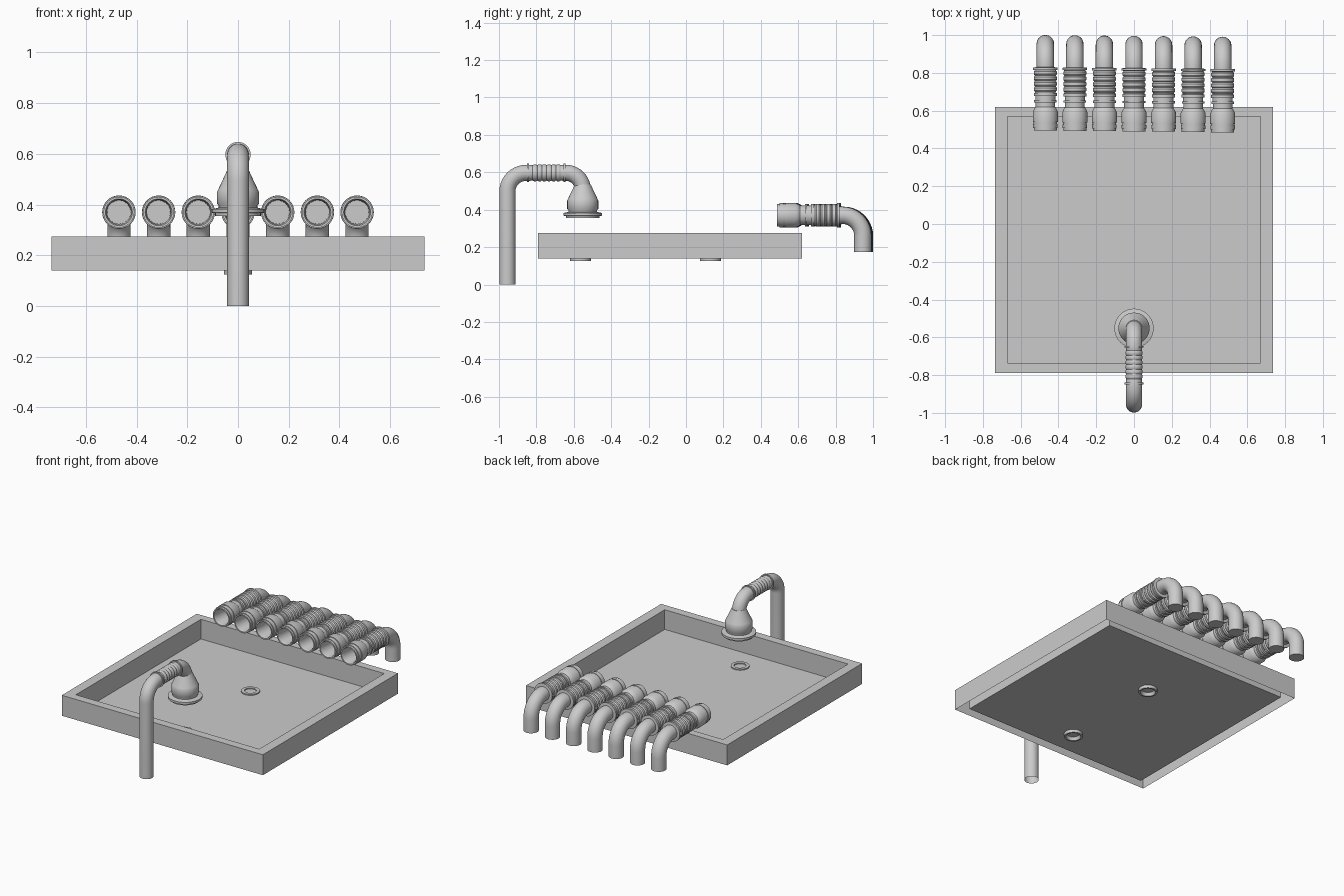
import bpy, bmesh
from math import sin, cos, pi, radians

cube = bpy.data.objects.get("Cube")
if cube:
    bpy.data.objects.remove(cube, do_unlink=True)

grey = bpy.data.materials.new("light_grey")
grey.use_nodes = True
grey.diffuse_color = (0.6, 0.6, 0.6, 1)
grey.node_tree.nodes["Principled BSDF"].inputs["Base Color"].default_value = (0.6, 0.6, 0.6, 1)


def finish(name, bm, smooth=True, recalc=True):
    if recalc:
        bmesh.ops.recalc_face_normals(bm, faces=bm.faces)
    mesh = bpy.data.meshes.new(name)
    bm.to_mesh(mesh)
    bm.free()
    mesh.materials.append(grey)
    ob = bpy.data.objects.new(name, mesh)
    bpy.context.collection.objects.link(ob)
    if smooth:
        bpy.ops.object.select_all(action='DESELECT')
        ob.select_set(True)
        bpy.context.view_layer.objects.active = ob
        bpy.ops.object.shade_smooth_by_angle(angle=radians(35))
    return ob


def sweep(name, stations, x=0, dy=0, caps=(True, True), sides=32):
    """Skin circles along a path in the side plane: (y, z, radius, heading)."""
    bm = bmesh.new()
    rings = []
    for y, z, r, a in stations:
        rings.append([bm.verts.new((x + r * cos(t), y + dy - r * sin(t) * sin(a),
                                    z + r * sin(t) * cos(a)))
                      for t in (2 * pi * i / sides for i in range(sides))])
    for p, q in zip(rings, rings[1:]):
        for i in range(sides):
            j = (i + 1) % sides
            bm.faces.new((p[i], p[j], q[j], q[i]))
    for ring, cap in zip((rings[0], rings[-1]), caps):
        if cap:
            bm.faces.new(ring)
    return finish(name, bm)


def straight(profile, z):
    return [(y, z, r, 0) for y, r in profile]


def bend(cy, cz, radius, r, a0, a1, steps=10):
    out = []
    for i in range(steps + 1):
        a = radians(a0 + (a1 - a0) * i / steps)
        out.append((cy - radius * sin(a), cz + radius * cos(a), r, a))
    return out


def ribs(start, end, count, low, high):
    step = (end - start) / count
    return [(start + step * (i + f), r) for i in range(count)
            for f, r in ((0, low), (0.25, high), (0.75, high), (1, low))]


# Tray: outer skirt, flat rim, inner walls and floor, hollow beneath the rim
def rectangle(bm, hx, y0, y1, z):
    return [bm.verts.new(c) for c in ((-hx, y0, z), (hx, y0, z), (hx, y1, z), (-hx, y1, z))]


bm = bmesh.new()
loops = [rectangle(bm, 0.735, -0.79, 0.62, 0.14), rectangle(bm, 0.735, -0.79, 0.62, 0.275),
         rectangle(bm, 0.67, -0.735, 0.57, 0.275), rectangle(bm, 0.67, -0.735, 0.57, 0.145)]
for p, q in zip(loops, loops[1:]):
    for i in range(4):
        j = (i + 1) % 4
        bm.faces.new((p[i], p[j], q[j], q[i]))
bm.faces.new(loops[-1])
finish("tray", bm, smooth=False, recalc=False)

# Drain rings through the floor
for name, y in (("front_drain", -0.565), ("rear_drain", 0.13)):
    up = pi / 2
    sweep(name, [(y, 0.145, 0.036, up), (y, 0.125, 0.045, up), (y, 0.125, 0.056, up),
                 (y, 0.152, 0.056, up), (y, 0.152, 0.036, up), (y, 0.145, 0.036, up)],
          caps=(False, False))

# Arm pipe with a ribbed straight section
R, top, front = 0.043, 0.597, -0.955
arm = [(front, 0, R, pi / 2)] + bend(front + 0.1, top - 0.1, 0.1, R, 90, 0)
arm += straight([(-0.85, R), (-0.85, 0.05), (-0.84, 0.05), (-0.84, R)], top)
arm += straight(ribs(-0.82, -0.67, 6, 0.041, 0.045), top)
arm += straight([(-0.655, R), (-0.655, 0.05), (-0.645, 0.05), (-0.645, R)], top)
arm += bend(-0.642, top - 0.09, 0.09, R, 0, -90)
sweep("arm_pipe", arm, caps=(False, True))

# Spray head: bell, collar and flared plate
bell = [(0.535, 0.043), (0.515, 0.052), (0.46, 0.078), (0.45, 0.083), (0.405, 0.083), (0.395, 0.076),
        (0.388, 0.076), (0.382, 0.104), (0.368, 0.104), (0.366, 0.09), (0.356, 0.09)]
sweep("spray_head", [(-0.552, z, r, -pi / 2) for z, r in bell])

# Row of ribbed outlet pipes with open mouths
axis, r = 0.37, 0.046
mouth = [(0.62, 0.046), (0.505, 0.048), (0.49, 0.053), (0.49, 0.061), (0.505, 0.061), (0.505, 0.065),
         (0.525, 0.065), (0.525, 0.062), (0.535, 0.062), (0.535, 0.066), (0.59, 0.066), (0.607, 0.058),
         (0.615, 0.052), (0.64, 0.052), (0.64, 0.06), (0.652, 0.06), (0.652, 0.053),
         (0.672, 0.053), (0.672, 0.061), (0.688, 0.061), (0.69, 0.055)]
collar = [(0.812, 0.058), (0.812, 0.065), (0.824, 0.065), (0.826, r)]
outlet = straight(mouth + ribs(0.695, 0.81, 4, 0.055, 0.061) + collar, axis)
outlet += bend(0.95 - 0.11, axis - 0.11, 0.11, r, 0, -90) + [(0.95, 0.175, r, -pi / 2)]
for k in range(-3, 4):
    sweep(f"outlet_pipe_{k + 4}", outlet, x=k * 0.1565, dy=-0.0015 * k)
